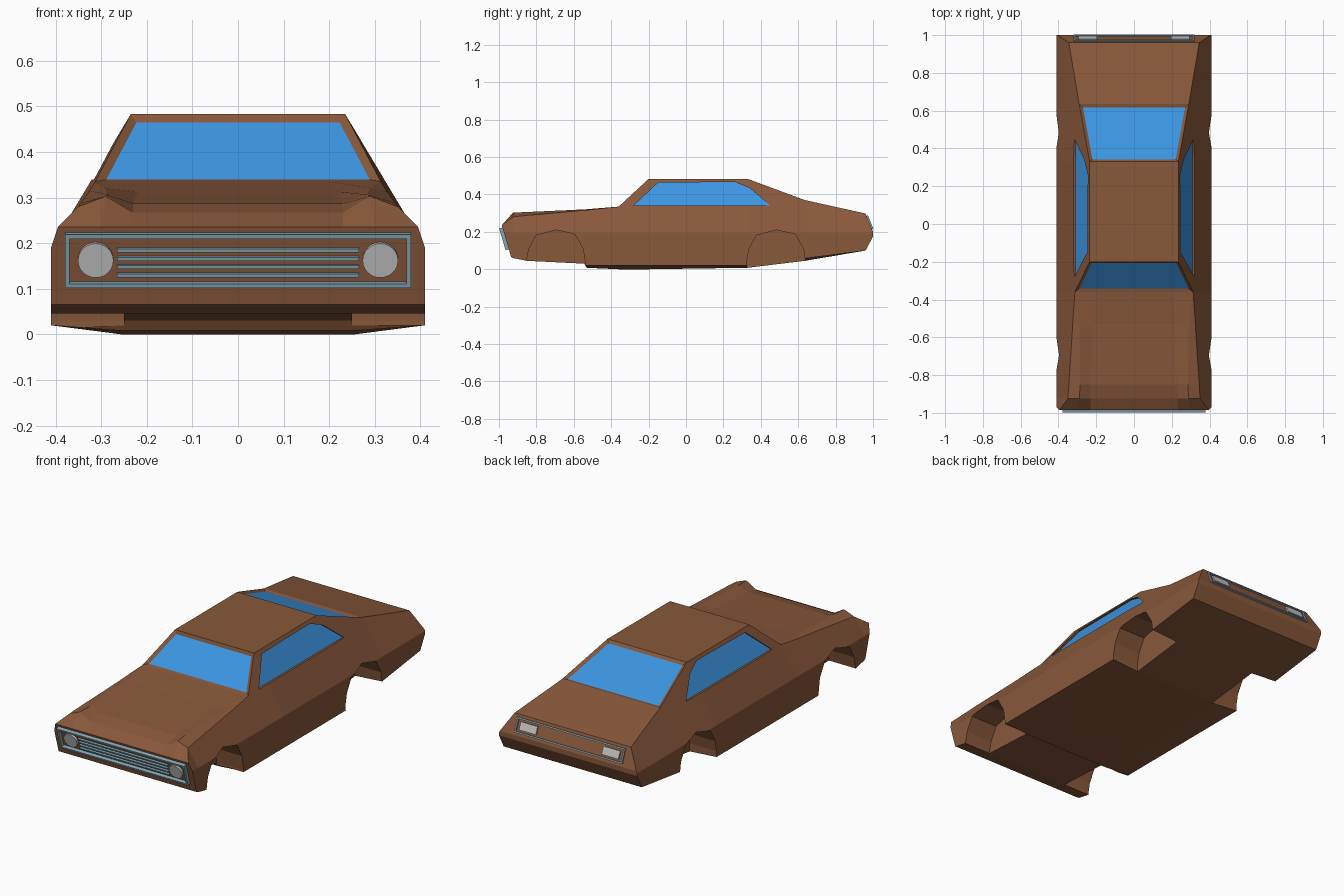
import bpy, bmesh, math
from mathutils import Matrix, Vector

cube = bpy.data.objects.get("Cube")
if cube:
    bpy.data.objects.remove(cube)


def material(name, rgb):
    m = bpy.data.materials.new(name)
    m.use_nodes = True
    m.diffuse_color = (*rgb, 1)
    m.node_tree.nodes["Principled BSDF"].inputs["Base Color"].default_value = (*rgb, 1)
    return m


PAINT = material("brown paint", (0.25, 0.098, 0.044))
GLASS = material("blue glass", (0.045, 0.30, 0.76))
CHROME = material("blue grey chrome", (0.24, 0.39, 0.46))
LAMP = material("lamp grey", (0.55, 0.55, 0.55))


def finish(name, bm, *mats):
    bmesh.ops.recalc_face_normals(bm, faces=bm.faces)
    mesh = bpy.data.meshes.new(name)
    bm.to_mesh(mesh)
    bm.free()
    for m in mats:
        mesh.materials.append(m)
    obj = bpy.data.objects.new(name, mesh)
    bpy.context.collection.objects.link(obj)
    return obj


def prism(name, outline, inner, outer, side, mat):
    """Extrude a (y, z) outline sideways between two x functions of z."""
    bm = bmesh.new()
    rings = [[bm.verts.new((side * f(z), y, z)) for y, z in outline] for f in (inner, outer)]
    bm.faces.new(rings[0])
    bm.faces.new(rings[1])
    for k in range(len(outline)):
        j = (k + 1) % len(outline)
        bm.faces.new((rings[0][k], rings[0][j], rings[1][j], rings[1][k]))
    return finish(name, bm, mat)


def flank(offset):
    return lambda z: 0.41 - 0.597 * (z - 0.19) + offset


# Body stations: y, lean (dy/dz), floor inner z, floor outer z,
# shoulder z, then (x, z) of the fender edge, crest and inner deck
stations = [
    (-0.935, -0.294, 0.065, 0.065, 0.19, (0.395, 0.235), (0.30, 0.235), (0.23, 0.235)),
    (-0.925, 0, 0.06, 0.06, 0.19, (0.35, 0.28), (0.29, 0.303), (0.23, 0.267)),
    (-0.85, 0, 0.045, 0.045, 0.19, (0.345, 0.288), (0.285, 0.306), (0.23, 0.287)),
    (-0.545, 0, 0.03, 0.02, 0.19, (0.325, 0.315), (0.29, 0.32), (0.22, 0.313)),
    (-0.53, 0, 0.008, 0.02, 0.19, (0.325, 0.316), (0.29, 0.321), (0.22, 0.314)),
    (-0.36, 0, 0.0, 0.02, 0.19, (0.313, 0.335), (0.313, 0.335), (0.20, 0.335)),
    (-0.20, 0, 0.0, 0.02, 0.19, (0.235, 0.483), (0.235, 0.483), (0.15, 0.483)),
    (0.33, 0, 0.008, 0.02, 0.19, (0.235, 0.483), (0.235, 0.483), (0.15, 0.483)),
    (0.635, 0, 0.045, 0.058, 0.19, (0.29, 0.37), (0.29, 0.37), (0.20, 0.37)),
    (0.96, 0, 0.10, 0.10, 0.19, (0.345, 0.298), (0.345, 0.298), (0.22, 0.298)),
    (1.0, 0, 0.175, 0.175, 0.19, (0.405, 0.20), (0.39, 0.20), (0.22, 0.20)),
]
bm = bmesh.new()
rings = []
for y, lean, floor_in, floor_out, shoulder, edge, crest, deck in stations:
    half = [(0.255, floor_in), (0.41, floor_out), (0.41, shoulder), edge, crest, deck]
    loop = half + [(-x, z) for x, z in reversed(half)]
    rings.append([bm.verts.new((x, y + lean * (z - floor_in), z)) for x, z in loop])
for a, b in zip(rings, rings[1:]):
    for k in range(len(a)):
        j = (k + 1) % len(a)
        bm.faces.new((a[k], a[j], b[j], b[k]))
bm.faces.new(rings[0])
bm.faces.new(rings[-1])
bmesh.ops.remove_doubles(bm, verts=bm.verts, dist=0.0005)
bmesh.ops.recalc_face_normals(bm, faces=bm.faces)

# Windscreen and rear window, sunk into their frames
for low, high in ((-0.36, -0.20), (0.33, 0.635)):
    panes = [f for f in bm.faces
             if low < f.calc_center_median().y < high
             and f.normal.z > 0.3 and abs(f.normal.x) < 0.1]
    bmesh.ops.inset_region(bm, faces=panes, thickness=0.017, depth=-0.01,
                           use_even_offset=True)
    for f in panes:
        f.material_index = 1
body = finish("body", bm, PAINT, GLASS)

# Wheel arches and side window recesses
arch = [(-0.157, -0.1), (-0.157, 0.05), (-0.145, 0.11), (-0.105, 0.182), (0, 0.21),
        (0.10, 0.188), (0.145, 0.11), (0.157, 0.03), (0.157, -0.1)]
window = [(-0.28, 0.34), (-0.15, 0.463), (0.26, 0.467), (0.34, 0.435), (0.45, 0.34)]
cutters = []
for side in (1, -1):
    for centre in (-0.695, 0.483):
        outline = [(y + centre, z) for y, z in arch]
        cutters.append(prism("arch_cutter", outline, lambda z: 0.25, lambda z: 0.6, side, PAINT))
    cutters.append(prism("window_cutter", window, flank(-0.016), flank(0.1), side, PAINT))
bpy.context.view_layer.objects.active = body
for c in cutters:
    mod = body.modifiers.new("cut", "BOOLEAN")
    mod.operation = "DIFFERENCE"
    mod.solver = "EXACT"
    mod.object = c
    bpy.ops.object.modifier_apply(modifier=mod.name)
    bpy.data.objects.remove(c)

for side, word in ((1, "left"), (-1, "right")):
    prism(word + "_side_window", window, flank(-0.018), flank(-0.012), side, GLASS)


def panel(origin, across, up):
    """Matrix whose x runs across a panel, y up it and z out of it."""
    u, v = Vector(across), Vector(up).normalized()
    m = Matrix((u, v, u.cross(v))).transposed().to_4x4()
    m.translation = Vector(origin)
    return m


def boxes(name, place, parts, mat):
    """Each part is centre x, centre y, width, height, depth."""
    bm = bmesh.new()
    for x, y, w, h, d in parts:
        bmesh.ops.create_cube(bm, size=1, matrix=place @ Matrix.Translation((x, y, d / 2 - 0.002))
                              @ Matrix.Diagonal((w, h, d, 1)))
    return finish(name, bm, mat)


def border(w, h, t, d):
    return ([(0, s * (h - t) / 2, w, t, d) for s in (1, -1)]
            + [(s * (w - t) / 2, 0, t, h - 2 * t, d) for s in (1, -1)])


# Grille and headlights on the nose
nose = panel((0, -0.9644, 0.165), (1, 0, 0), (0, -0.294, 1))
boxes("grille_frame", nose, border(0.758, 0.122, 0.01, 0.02), CHROME)
boxes("grille_bars", nose, [(0, 0.022 - 0.019 * k, 0.53, 0.008, 0.012) for k in range(4)], CHROME)
for side, word in ((1, "left"), (-1, "right")):
    bm = bmesh.new()
    bmesh.ops.create_cone(bm, cap_ends=True, segments=24, radius1=0.039, radius2=0.039,
                          depth=0.014, matrix=nose @ Matrix.Translation((side * 0.312, 0, 0.005)))
    finish(word + "_headlight", bm, LAMP)

# Tail frame and lamps
tail = panel((0, 0.98, 0.249), (-1, 0, 0), (0, -0.04, 0.098))
boxes("tail_frame", tail, border(0.64, 0.078, 0.008, 0.01), CHROME)
for side, word in ((1, "left"), (-1, "right")):
    boxes(word + "_tail_lamp", tail, [(-side * 0.245, 0, 0.10, 0.042, 0.01)], LAMP)
